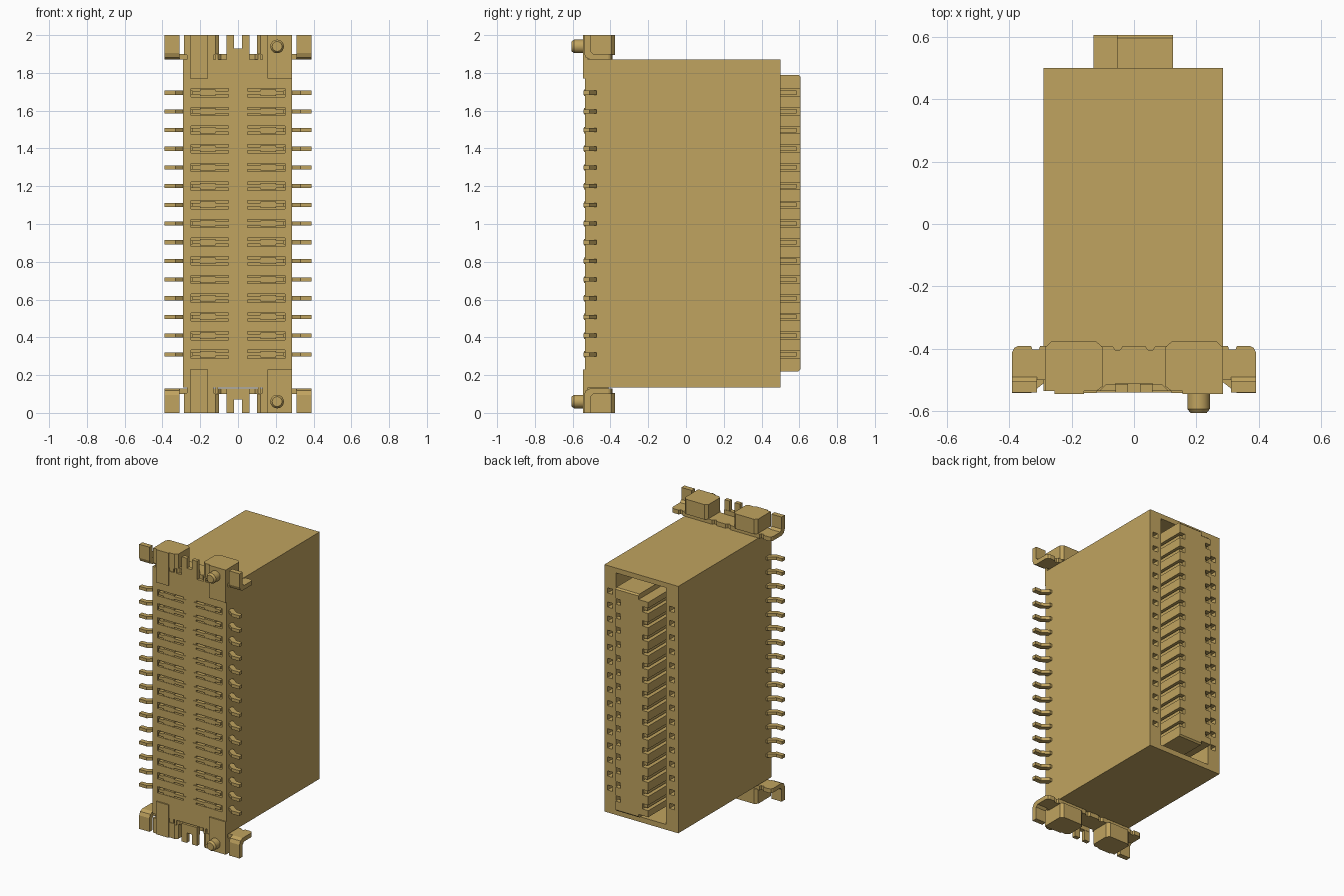
import bpy, bmesh, math
from mathutils import Matrix, Vector

if "Cube" in bpy.data.objects:
    bpy.data.objects.remove(bpy.data.objects["Cube"])

tan = bpy.data.materials.new("tan")
tan.use_nodes = True
COLOUR = (0.53, 0.37, 0.115, 1)
tan.diffuse_color = COLOUR
tan.node_tree.nodes["Principled BSDF"].inputs["Base Color"].default_value = COLOUR

PIN_Z = [0.31 + i * 1.385 / 14 for i in range(15)]


def prism(points, axis, lo, hi):
    """Solid with a 2D outline: (x, y) along z, or (y, z) along x."""
    place = (lambda p, h: (p[0], p[1], h)) if axis == "z" else (lambda p, h: (h, p[0], p[1]))
    return [[place(p, h) for p in points] for h in (lo, hi)]


def box(x0, x1, y0, y1, z0, z1):
    return prism([(x0, y0), (x1, y0), (x1, y1), (x0, y1)], "z", z0, z1)


def flip(solid, axis):
    """Mirror a solid in x = 0 or z = 1."""
    if axis == "x":
        return [[(-x, y, z) for x, y, z in ring] for ring in solid]
    return [[(x, y, 2 - z) for x, y, z in ring] for ring in solid]


def both(solids, axis):
    return solids + [flip(s, axis) for s in solids]


def link(name, bm):
    bmesh.ops.recalc_face_normals(bm, faces=bm.faces)
    mesh = bpy.data.meshes.new(name)
    bm.to_mesh(mesh)
    bm.free()
    mesh.materials.append(tan)
    ob = bpy.data.objects.new(name, mesh)
    bpy.context.collection.objects.link(ob)
    return ob


def build(name, solids):
    bm = bmesh.new()
    for low, high in solids:
        a = [bm.verts.new(p) for p in low]
        b = [bm.verts.new(p) for p in high]
        bm.faces.new(a)
        bm.faces.new(b)
        for i in range(len(a)):
            j = (i + 1) % len(a)
            bm.faces.new((a[i], a[j], b[j], b[i]))
    return link(name, bm)


def carve(ob, solids):
    """Cut the solids out of the object and drop the cutter."""
    cutter = build("cutter", solids)
    cutter.hide_render = True
    mod = ob.modifiers.new("carve", "BOOLEAN")
    mod.operation = "DIFFERENCE"
    mod.solver = "EXACT"
    mod.object = cutter
    graph = bpy.context.evaluated_depsgraph_get()
    mesh = bpy.data.meshes.new_from_object(ob.evaluated_get(graph))
    ob.modifiers.clear()
    ob.data = mesh
    bpy.data.objects.remove(cutter)


# Housing with a deep rear opening, rear terminal holes and front pockets
housing = build("housing", [box(-0.29, 0.285, -0.535, 0.50, 0.135, 1.87)])
cuts = [box(-0.195, 0.195, -0.05, 0.6, 0.172, 1.835)]
for z in PIN_Z:
    cuts += both([box(0.222, 0.26, 0.42, 0.6, z - 0.018, z + 0.018),
                  box(0.05, 0.25, -0.6, -0.497, z - 0.022, z + 0.022)], "x")
carve(housing, cuts)

# Tongue in the opening, with a tapered end, stepped corners and contact slots
outline = [(-0.1, 0.22), (0.595, 0.22), (0.605, 0.23),
           (0.605, 1.78), (0.595, 1.79), (-0.1, 1.79)]
tongue = build("tongue", [prism(outline, "x", -0.13, 0.125)])
cuts = both([box(-0.2, -0.055, -0.04, 0.7, 1.755, 1.85)], "z")
for z in PIN_Z:
    cuts += [box(-0.2, -0.085, 0.0, 0.7, z - 0.019, z + 0.019),
             box(0.085, 0.2, 0.0, 0.7, z - 0.019, z + 0.019)]
carve(tongue, cuts)

# Contacts inside the tongue slots
contacts = []
for z in PIN_Z:
    contacts += both([box(0.07, 0.112, -0.02, 0.585, z - 0.012, z + 0.012)], "x")
build("tongue_contacts", contacts)

# Terminals set in the front pockets, and their cranked solder tails
tail = [(0.24, -0.475), (0.30, -0.475), (0.345, -0.51), (0.39, -0.51),
        (0.39, -0.542), (0.33, -0.542), (0.285, -0.507), (0.24, -0.507)]
terminals, tails = [], []
for z in PIN_Z:
    terminals += both([box(0.028, 0.24, -0.539, -0.48, z - 0.010, z + 0.010),
                       box(0.12, 0.20, -0.541, -0.48, z - 0.017, z + 0.017)], "x")
    tails += both([prism(tail, "z", z - 0.011, z + 0.011)], "x")
build("front_terminals", terminals)
build("solder_tails", tails)

# Chamfered mounting bosses at both ends
boss = [(0.10, -0.52), (0.12, -0.535), (0.285, -0.535), (0.285, -0.395),
        (0.265, -0.377), (0.12, -0.377), (0.10, -0.395)]
build("mounting_bosses", both(both([prism(boss, "z", 1.895, 2.0),
                                    box(0.13, 0.27, -0.53, -0.41, 1.86, 1.90)], "x"), "z"))

# Raised front pads on the corners
build("corner_pads", both([box(-0.255, -0.16, -0.544, -0.52, 1.77, 2.0),
                           box(0.155, 0.285, -0.544, -0.52, 1.77, 2.0)], "z"))

# Metal hold-downs: a notched plate, bent end tabs and a central fork
half = [(0.0, -0.39), (0.035, -0.39), (0.045, -0.403), (0.06, -0.403), (0.07, -0.39),
        (0.30, -0.39), (0.305, -0.402), (0.325, -0.402), (0.33, -0.39),
        (0.33, -0.50), (0.12, -0.50), (0.12, -0.53), (0.105, -0.53),
        (0.09, -0.515), (0.0, -0.515)]
plate = half + [(-x, y) for x, y in reversed(half[1:-1])]
bend = [(-0.41, 1.87), (-0.41, 1.90), (-0.49, 1.90), (-0.505, 1.915), (-0.505, 2.0),
        (-0.54, 2.0), (-0.54, 1.905), (-0.53, 1.881), (-0.505, 1.87)]
end_corner = [(0.31, -0.42), (0.39, -0.42), (0.39, -0.41), (0.383, -0.396),
              (0.37, -0.39), (0.33, -0.39), (0.325, -0.402), (0.31, -0.402)]
fork = [box(0.02, 0.06, -0.54, -0.512, 1.90, 2.0),
        box(0.105, 0.12, -0.535, -0.51, 1.86, 1.90)]
sides = both([prism(bend, "x", 0.31, 0.39), prism(end_corner, "z", 1.87, 1.90)] + fork, "x")
centre = [prism(plate, "z", 1.87, 1.90), box(-0.06, 0.06, -0.54, -0.51, 1.872, 1.93)]
build("hold_downs", both(sides + centre, "z"))

# Round locating pegs with chamfered tips
for name, z in (("upper_peg", 1.94), ("lower_peg", 0.06)):
    bm = bmesh.new()
    turn = Matrix.Rotation(math.pi / 2, 4, "X")
    for r1, r2, y0, y1 in ((0.036, 0.036, -0.5, -0.592), (0.036, 0.026, -0.592, -0.605)):
        move = Matrix.Translation(Vector((0.207, (y0 + y1) / 2, z)))
        bmesh.ops.create_cone(bm, cap_ends=True, segments=24, radius1=r1, radius2=r2,
                              depth=y0 - y1, matrix=move @ turn)
    peg = link(name, bm)
    bpy.ops.object.select_all(action="DESELECT")
    peg.select_set(True)
    bpy.context.view_layer.objects.active = peg
    bpy.ops.object.shade_smooth_by_angle(angle=math.radians(30))
